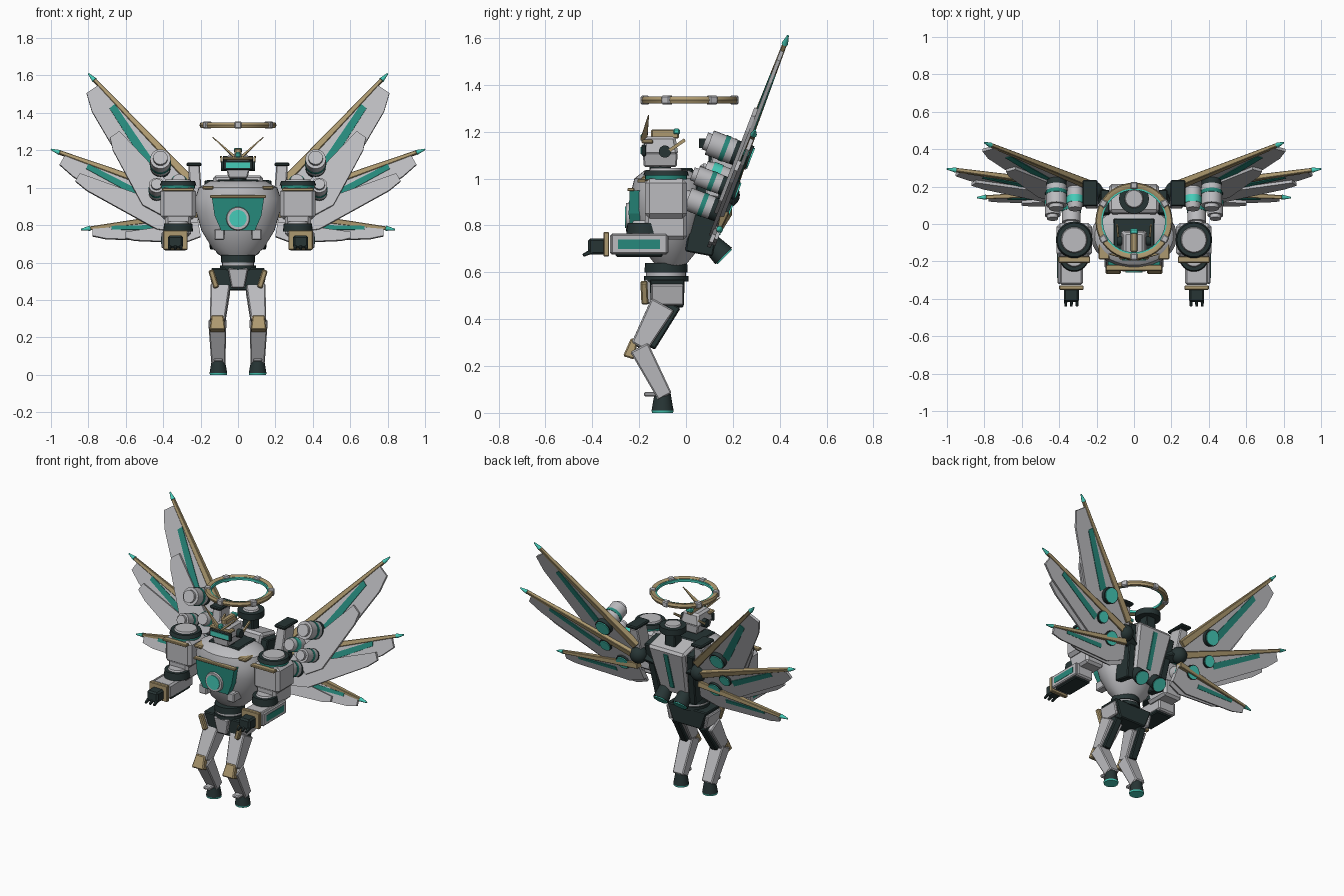
import bpy, bmesh, math
from mathutils import Vector, Matrix

default_cube = bpy.data.objects.get("Cube")
if default_cube:
    bpy.data.objects.remove(default_cube)


def material(name, red, green, blue):
    mat = bpy.data.materials.new(name)
    mat.use_nodes = True
    mat.diffuse_color = (red, green, blue, 1)
    mat.node_tree.nodes["Principled BSDF"].inputs["Base Color"].default_value = mat.diffuse_color
    return mat


GRAY = material("light gray armor", .5, .5, .52)
DARK = material("dark joint", .02, .035, .035)
GOLD = material("dull gold", .42, .32, .16)
TEAL = material("deep teal", .02, .25, .2)
GLOW = material("bright teal", .06, .6, .48)


def finish(name, bm, mat, pair, bevel=0, smooth=False):
    """Turn a bmesh built in world space into an object, mirrored when it is one of a pair."""
    bmesh.ops.recalc_face_normals(bm, faces=bm.faces)
    mesh = bpy.data.meshes.new(name)
    bm.to_mesh(mesh)
    bm.free()
    if smooth:
        mesh.shade_smooth()
        mesh.set_sharp_from_angle(angle=math.radians(35))
    mesh.materials.append(mat)
    part = bpy.data.objects.new(name, mesh)
    bpy.context.collection.objects.link(part)
    if bevel:
        modifier = part.modifiers.new("bevel", "BEVEL")
        modifier.width, modifier.segments = bevel, 1
    if pair:
        part.modifiers.new("mirror", "MIRROR")


def axes(direction):
    """Rotation whose z follows the direction and whose x stays near world x."""
    z = direction.normalized()
    side = Vector((0, 1, 0)) if abs(z.x) > .95 else Vector((1, 0, 0))
    x = (side - z * side.dot(z)).normalized()
    return Matrix((x, z.cross(x), z)).transposed()


def beam(name, start, end, start_size, end_size, mat, pair=True, bevel=.006):
    """Tapered bar between two points."""
    start, end = Vector(start), Vector(end)
    turn = axes(end - start)
    bm = bmesh.new()
    bmesh.ops.create_cube(bm, size=1)
    for v in bm.verts:
        point, (width, depth) = (start, start_size) if v.co.z < 0 else (end, end_size)
        v.co = point + turn @ Vector((v.co.x * width, v.co.y * depth, 0))
    finish(name, bm, mat, pair, bevel)


def box(name, centre, size, mat, pair=True, bevel=.006):
    bm = bmesh.new()
    bmesh.ops.create_cube(bm, size=1)
    bmesh.ops.transform(bm, matrix=Matrix.Translation(centre) @ Matrix.Diagonal((*size, 1)), verts=bm.verts)
    finish(name, bm, mat, pair, bevel)


def stack(start, direction, sections, pair=True):
    """Row of round sections along an axis, each given as name, length, two radii and material."""
    start, direction = Vector(start), Vector(direction).normalized()
    for name, length, near, far, mat in sections:
        bm = bmesh.new()
        bmesh.ops.create_cone(bm, cap_ends=True, segments=24, radius1=near, radius2=far, depth=length)
        place = Matrix.Translation(start + direction * length / 2) @ axes(direction).to_4x4()
        bmesh.ops.transform(bm, matrix=place, verts=bm.verts)
        finish(name, bm, mat, pair, smooth=True)
        start = start + direction * length


def prism(name, front, back, mat, pair):
    """Solid between two matching outlines."""
    bm = bmesh.new()
    near, far = [[bm.verts.new(p) for p in outline] for outline in (front, back)]
    bm.faces.new(near)
    bm.faces.new(far)
    for i in range(len(near)):
        bm.faces.new((near[i - 1], near[i], far[i], far[i - 1]))
    finish(name, bm, mat, pair)


def lathe(name, profile, centre, depth_scale, mat):
    """Spin a closed profile of radius and height around a vertical axis."""
    bm = bmesh.new()
    verts = [bm.verts.new((radius, 0, height)) for radius, height in profile]
    edges = [bm.edges.new((verts[i - 1], verts[i])) for i in range(len(verts))]
    bmesh.ops.spin(bm, geom=verts + edges, cent=(0, 0, 0), axis=(0, 0, 1), angle=math.tau,
                   steps=40, use_merge=True)
    bmesh.ops.remove_doubles(bm, verts=bm.verts, dist=.0005)
    for v in bm.verts:
        v.co = Vector(centre) + Vector((v.co.x, v.co.y * depth_scale, v.co.z))
    finish(name, bm, mat, False, smooth=True)


UP, FORWARD, OUT = Vector((0, 0, 1)), Vector((0, -1, 0)), Vector((1, 0, 0))
# Wings lie in one plane that leans back as it rises
LEAN = Vector((0, .384, 1))
BACK = LEAN.cross(OUT).normalized()

# Legs
ankle, knee, hip = Vector((.105, -.09, .07)), Vector((.11, -.2, .28)), Vector((.095, -.1, .46))
stack((ankle.x, -.1, 0), UP, [("sole", .01, .045, .047, GLOW), ("foot", .075, .047, .034, DARK)])
beam("shin", ankle, knee, (.075, .065), (.095, .085), GRAY)
beam("thigh", knee, hip, (.08, .075), (.105, .11), GRAY)
beam("thigh_piston", knee - FORWARD * .05, hip - FORWARD * .05, (.05, .04), (.05, .06), DARK)
beam("knee_guard", (.11, -.245, .235), (.11, -.22, .315), (.085, .05), (.065, .03), GOLD)
box("ankle_guard", (.105, -.15, .08), (.05, .06, .02), GRAY)

# Pelvis and waist
beam("pelvis", (0, -.08, .45), (0, -.08, .57), (.2, .14), (.29, .15), DARK, False)
beam("hip_plate", (.125, -.08, .46), (.145, -.08, .55), (.02, .14), (.02, .14), GRAY)
beam("groin_plate", (0, -.155, .465), (0, -.165, .57), (.07, .03), (.11, .03), GRAY, False)
beam("hip_front_plate", (.115, -.175, .465), (.145, -.18, .56), (.03, .03), (.03, .03), GOLD)
stack((0, -.085, .56), UP, [("lower_waist", .025, .095, .095, DARK), ("middle_waist", .015, .085, .085, GRAY),
                            ("upper_waist", .04, .092, .09, DARK)], False)

# Chest
lathe("chest", [(0, .625), (.08, .625), (.14, .68), (.195, .77), (.225, .87), (.23, .94), (.21, 1),
                (.15, 1.035), (0, 1.045)], (0, -.065, 0), .74, GRAY)
panel = [Vector((side * width, -y, z)) for side in (1, -1)
         for width, y, z in ((.14, .24, .95), (.125, .245, .85), (.09, .235, .77))[::side]]
prism("chest_panel", panel, [p - FORWARD * .1 for p in panel], TEAL, False)
box("chest_trim", (0, -.235, .953), (.3, .03, .014), GOLD, False, .003)
stack((0, -.235, .835), FORWARD, [("chest_ring", .02, .064, .06, GRAY), ("chest_core", .005, .046, .046, GLOW)], False)
box("rib_block", (.1, -.185, .75), (.055, .08, .06), GRAY)
box("collar", (0, -.06, 1.03), (.22, .18, .03), DARK, False)
box("collar_trim", (.16, -.12, 1), (.06, .14, .02), GOLD)

# Head
head = Vector((0, -.11, 1.1))
stack(head - UP * .08, UP, [("neck", .06, .045, .045, DARK)], False)
beam("jaw", head - UP * .05, head + UP * .01, (.1, .14), (.13, .15), GRAY, False)
beam("skull", head, head + UP * .08, (.145, .155), (.11, .13), GRAY, False, .012)
box("visor_frame", (0, -.18, 1.12), (.16, .02, .05), DARK, False)
box("visor", (0, -.19, 1.12), (.13, .008, .03), GLOW, False, 0)
box("brow", (0, -.165, 1.157), (.16, .05, .017), GOLD, False)
box("brow_gem", (0, -.18, 1.175), (.025, .03, .03), GLOW, False)
box("crest", (0, -.09, 1.19), (.036, .12, .04), GOLD, False)
box("crest_lamp", (0, -.04, 1.2), (.044, .03, .025), GLOW, False)
beam("horn", (.02, -.18, 1.165), (.135, -.16, 1.27), (.012, .03), (.004, .004), GOLD, True, 0)
stack((.06, -.09, 1.115), OUT, [("ear", .03, .026, .026, DARK)])
beam("ear_fin", (.085, -.07, 1.12), (.09, -.005, 1.165), (.01, .014), (.01, .014), GOLD, True, 0)

# Halo
halo = Vector((0, .015, 1.335))
lathe("halo", [(.175, -.01), (.185, -.015), (.2, -.015), (.206, 0), (.2, .015), (.185, .015), (.175, .01)],
      halo, 1, GOLD)
lathe("halo_inner_ring", [(.166, -.008), (.177, -.008), (.177, .008), (.166, .008)], halo, 1, GLOW)
for i in range(6):
    spoke = Matrix.Rotation(math.radians(30 + 60 * i), 3, "Z") @ OUT
    middle, along = halo + spoke * .19, UP.cross(spoke) * .02
    beam("halo_clamp", middle - along, middle + along, (.038, .038), (.038, .038), GRAY, False)

# Arms
arm = Vector((.32, -.085, 0))
box("shoulder", arm + UP * .915, (.19, .18, .17), GRAY, True, .02)
box("shoulder_trim", (arm.x, -.19, .99), (.17, .035, .015), GOLD, True, .003)
stack(arm + UP * .995, UP, [("shoulder_band", .017, .09, .09, TEAL), ("shoulder_disc", .023, .098, .09, DARK),
                            ("shoulder_cap", .01, .07, .065, GRAY)])
box("upper_arm", arm + UP * .8, (.14, .18, .12), GRAY, True, .015)
stack((arm.x, -.175, .765), UP, [("elbow_disc", .045, .08, .075, DARK), ("elbow_cap", .01, .055, .05, GRAY)])
hand = Vector((.335, -.2, .72))
box("forearm", hand, (.125, .25, .09), GRAY, True, .01)
box("forearm_underside", hand - UP * .04, (.12, .2, .03), DARK)
box("forearm_shield", hand + OUT * .065, (.02, .24, .085), GRAY)
box("shield_inset", hand + OUT * .073, (.008, .18, .04), TEAL, True, 0)
box("cuff", hand + FORWARD * .14, (.13, .025, .105), GOLD, True, .004)
box("palm", hand + FORWARD * .18 - UP * .01, (.08, .075, .07), DARK, True, .01)
for shift in (-.03, 0, .03):
    knuckle = hand + OUT * shift + FORWARD * .2 - UP * .03
    beam("finger", knuckle, knuckle + FORWARD * .04 - UP * .018, (.018, .02), (.014, .014), DARK, True, .003)

# Backpack
beam("backpack", (0, .06, .72), (0, .14, 1.05), (.2, .13), (.27, .16), GRAY, False, .015)
beam("backpack_stripe", (0, .14, .76), (0, .21, 1), (.03, .012), (.03, .012), TEAL, False, 0)
beam("backpack_rail", (.125, .055, .68), (.155, .12, 1.03), (.05, .12), (.05, .13), DARK)
beam("head_post", (0, .13, 1), (0, .135, 1.15), (.08, .08), (.07, .07), DARK, False)
stack((0, .135, 1.13), UP, [("post_disc", .04, .08, .08, DARK), ("post_cap", .01, .05, .045, GRAY)], False)
beam("back_pillar", (.225, .13, .92), (.235, .165, 1.115), (.07, .1), (.06, .1), GRAY)
box("pillar_cap", (.235, .165, 1.125), (.08, .14, .02), DARK)
stack((.315, .08, 1.04), BACK, [("booster_nose", .03, .035, .042, GRAY), ("booster_glow", .04, .045, .045, GLOW),
                                ("booster_body", .06, .042, .042, GRAY)])
stack((.07, .08, .75), (0, .7, -.7), [("thruster", .115, .038, .05, DARK), ("thruster_glow", .006, .044, .044, GLOW)])
beam("wing_arm", (.12, .12, .9), (.26, .19, .95), (.07, .07), (.06, .06), DARK)
bm = bmesh.new()
bmesh.ops.create_uvsphere(bm, u_segments=16, v_segments=10, radius=.055, matrix=Matrix.Translation((.22, .175, .93)))
finish("wing_joint", bm, DARK, True, smooth=True)

# Wings
FEATHER = ((.9, 0), (.91, .33), (.8, .52), (.2, 1), (0, .8), (0, 0))
STRIPE = ((.74, .05), (.74, .2), (.3, .5), (.3, .3))


def on_wing(x, z):
    return OUT * x + LEAN * z - Vector((0, .183, 0))


def plate(name, root, span, across, outline, thickness, layer, mat):
    """Plate in the wing plane, its outline measured along the spar and across the chord."""
    flat = [root + span * u + across * v + BACK * layer for u, v in outline]
    half = BACK * thickness / 2
    prism(name, [p - half for p in flat], [p + half for p in flat], mat, True)


def wing_blade(level, layer, root, tip, chord, reach, pod, radius):
    root, tip, pod = on_wing(*root), on_wing(*tip), on_wing(*pod)
    span = tip - root
    across = BACK.cross(span).normalized() * chord
    under = [(u * reach, .4 + v * .75) for u, v in FEATHER]
    plate(level + "_feather", root, span, across, FEATHER, .016, layer, GRAY)
    plate(level + "_under_feather", root, span, across, under, .016, layer - .016, GRAY)
    plate(level + "_stripe", root, span, across, STRIPE, .024, layer, TEAL)
    shift, point = BACK * layer, span.normalized() * .05
    beam(level + "_spar", root + shift, tip - point + shift, (.045, .04), (.02, .02), GOLD, True, .003)
    stack(tip - point + shift, span, [(level + "_spar_tip", point.length, .014, .004, GLOW)])
    # Round pod passing through the blade
    names = ("nose", "front", "band", "body", "rear", "glow")
    lengths = (.02, .06, .02, .03, .075, .006)
    scales = (.7, 1, 1.04, 1, .98, .86)
    colours = (GRAY, GRAY, TEAL, GRAY, DARK, GLOW)
    stack(pod - BACK * .17, BACK, [(level + "_pod_" + part, length, radius * scale, radius * scale, mat)
                                   for part, length, scale, mat in zip(names, lengths, scales, colours)])


wing_blade("upper", 0, (.22, 1), (.8, 1.61), .25, .65, (.415, 1.1), .055)
wing_blade("middle", .014, (.22, .93), (1, 1.21), .2, .85, (.435, .96), .042)
wing_blade("lower", .024, (.22, .87), (.84, .785), .14, .7, (.335, .86), .05)
